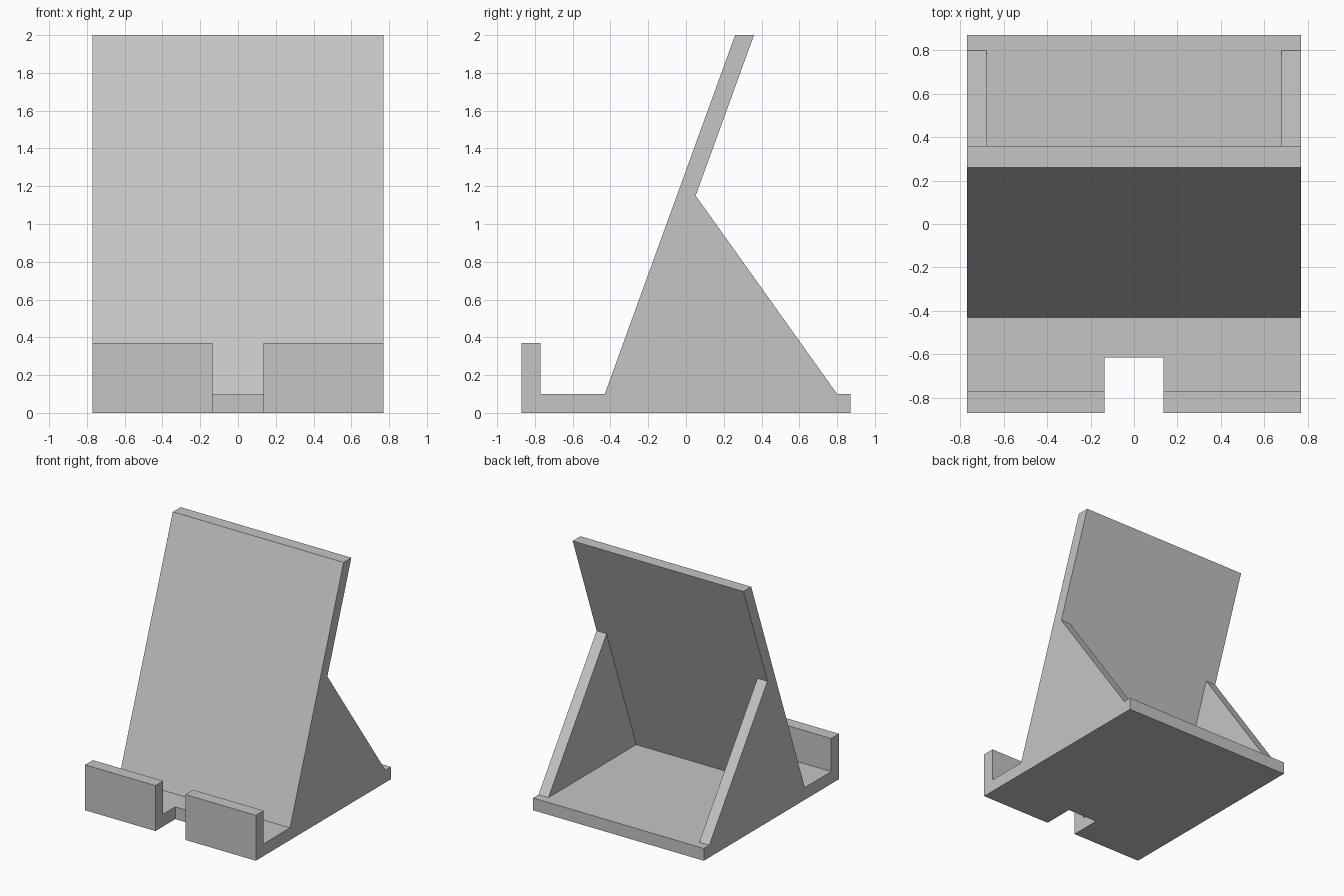
import bpy
import bmesh
from mathutils import Vector

if "Cube" in bpy.data.objects:
    bpy.data.objects.remove(bpy.data.objects["Cube"], do_unlink=True)

HALF_W = 0.77     # half width of the stand
HALF_D = 0.87     # half depth of the base
BASE_T = 0.10     # base, lip and backrest thickness
TOP = 2.0
LIP_TOP = 0.37
REST_FOOT, REST_HEAD = -0.43, 0.26   # front of the backrest, low and high
WALL_IN = 0.68    # inner face of the side braces
BRACE_TOP, BRACE_FOOT = 1.15, 0.80


def rest_y(z):
    """Front surface of the leaning backrest at height z."""
    return REST_FOOT + (REST_HEAD - REST_FOOT) * (z - BASE_T) / (TOP - BASE_T)


def prism(name, profile, x0, x1):
    """Extrude a (y, z) profile along x."""
    bm = bmesh.new()
    face = bm.faces.new([bm.verts.new((x0, y, z)) for y, z in profile])
    out = bmesh.ops.extrude_face_region(bm, geom=[face])
    verts = [g for g in out["geom"] if isinstance(g, bmesh.types.BMVert)]
    bmesh.ops.translate(bm, verts=verts, vec=Vector((x1 - x0, 0, 0)))
    bmesh.ops.recalc_face_normals(bm, faces=bm.faces)
    mesh = bpy.data.meshes.new(name)
    bm.to_mesh(mesh)
    bm.free()
    obj = bpy.data.objects.new(name, mesh)
    bpy.context.collection.objects.link(obj)
    return obj


def cut(target, cutter):
    """Subtract the cutter for good and remove it."""
    cutter.hide_render = True
    mod = target.modifiers.new("cut", 'BOOLEAN')
    mod.operation = 'DIFFERENCE'
    mod.solver = 'EXACT'
    mod.object = cutter
    bpy.context.view_layer.objects.active = target
    bpy.ops.object.modifier_apply(modifier=mod.name)
    bpy.data.objects.remove(cutter, do_unlink=True)


# Side outline of the whole stand: base, lip, backrest and braces
brace_peak = (rest_y(BRACE_TOP) + BASE_T, BRACE_TOP)
stand = prism("tablet_stand", [
    (-HALF_D, 0), (HALF_D, 0), (HALF_D, BASE_T), (BRACE_FOOT, BASE_T),
    brace_peak, (REST_HEAD + BASE_T, TOP), (REST_HEAD, TOP),
    (REST_FOOT, BASE_T), (-HALF_D + BASE_T, BASE_T),
    (-HALF_D + BASE_T, LIP_TOP), (-HALF_D, LIP_TOP)], -HALF_W, HALF_W)

# Hollow behind the backrest leaves a brace on each side
cut(stand, prism("hollow_cutter", [
    (REST_FOOT + BASE_T, BASE_T), (BRACE_FOOT, BASE_T),
    (1.0, BRACE_TOP), brace_peak], -WALL_IN, WALL_IN))

# Cable notch through the lip and the base
cut(stand, prism("notch_cutter", [
    (-1, -0.1), (-0.615, -0.1), (-0.615, 0.5), (-1, 0.5)], -0.135, 0.135))

# Single grey plastic
grey = bpy.data.materials.new("light_grey")
grey.use_nodes = True
colour = (0.56, 0.56, 0.56, 1)
grey.diffuse_color = colour
grey.node_tree.nodes["Principled BSDF"].inputs["Base Color"].default_value = colour
stand.data.materials.clear()
stand.data.materials.append(grey)
